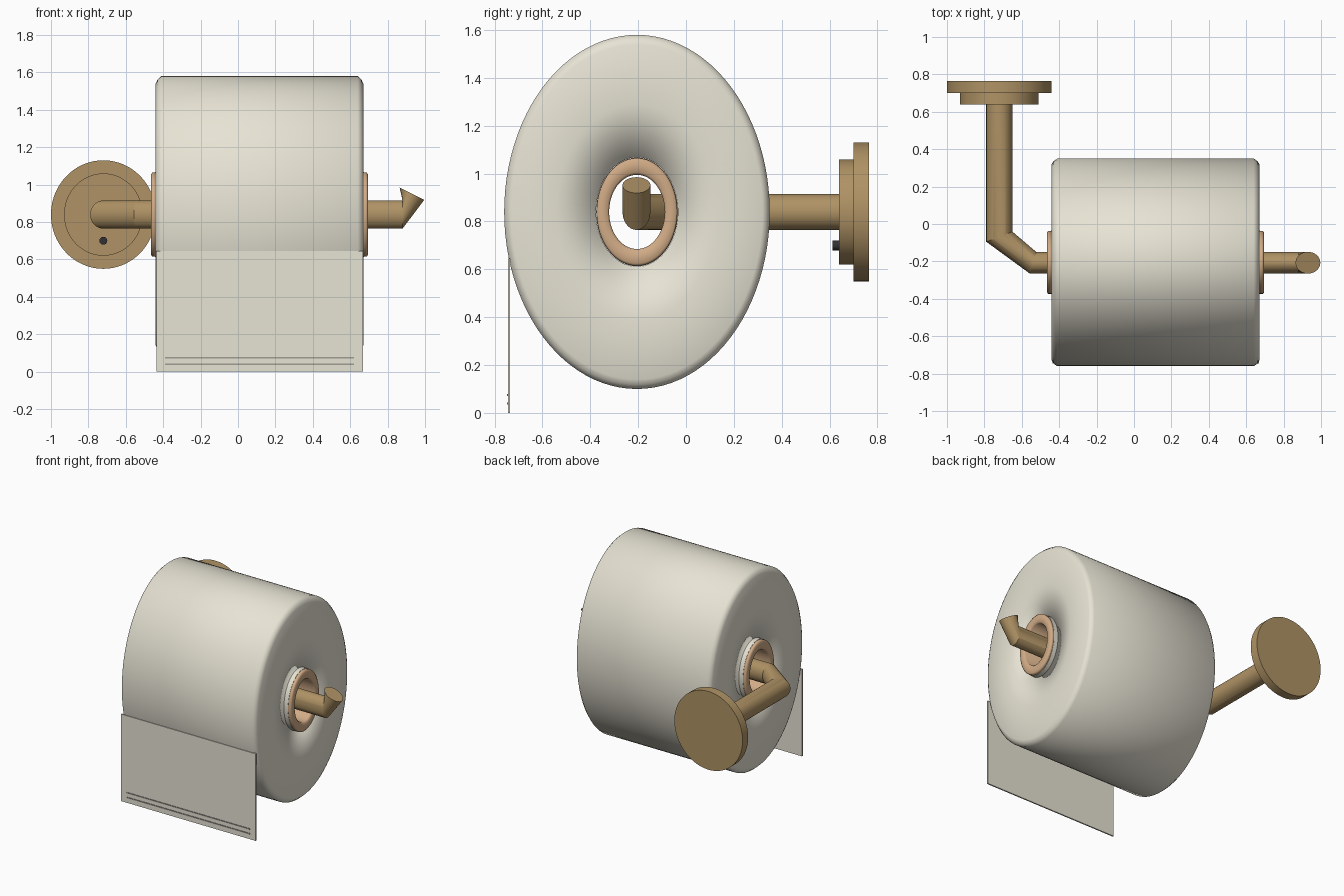
import bpy
from math import sin, cos, pi
from mathutils import Vector

if "Cube" in bpy.data.objects:
    bpy.data.objects.remove(bpy.data.objects["Cube"])

N = 96
AX_Y, AX_Z = -0.205, 0.84      # roll axis
POST_X = -0.72                 # wall post axis


def material(name, rgb):
    m = bpy.data.materials.new(name)
    m.diffuse_color = (*rgb, 1)
    m.use_nodes = True
    m.node_tree.nodes["Principled BSDF"].inputs["Base Color"].default_value = m.diffuse_color
    return m


brass = material("brass", (0.43, 0.29, 0.13))
paper = material("paper", (0.80, 0.77, 0.66))
card = material("cardboard", (0.64, 0.41, 0.24))
dark = material("dark", (0.03, 0.03, 0.035))
shadow = material("emboss_grey", (0.35, 0.34, 0.30))


def mesh_object(name, verts, faces, mat, angle=None):
    me = bpy.data.meshes.new(name)
    me.from_pydata(verts, [], faces)
    ob = bpy.data.objects.new(name, me)
    bpy.context.collection.objects.link(ob)
    me.materials.append(mat)
    bpy.context.view_layer.objects.active = ob
    ob.select_set(True)
    bpy.ops.object.mode_set(mode='EDIT')
    bpy.ops.mesh.select_all(action='SELECT')
    bpy.ops.mesh.normals_make_consistent(inside=False)
    bpy.ops.object.mode_set(mode='OBJECT')
    if angle is None:
        bpy.ops.object.shade_smooth()
    else:
        bpy.ops.object.shade_smooth_by_angle(angle=angle)
    ob.select_set(False)
    return ob


def loft(name, rings, mat, closed=False, angle=0.6):
    """Rings are (centre, u, v) ellipses; capped, or looped into a tube."""
    verts = [Vector(c) + Vector(u) * cos(2 * pi * i / N) + Vector(v) * sin(2 * pi * i / N)
             for c, u, v in rings for i in range(N)]
    k = len(rings)
    faces = []
    for j in range(k if closed else k - 1):
        a, b = j * N, (j + 1) % k * N
        faces += [(a + i, a + (i + 1) % N, b + (i + 1) % N, b + i) for i in range(N)]
    if not closed:
        faces += [tuple(range(N)), tuple(range((k - 1) * N, k * N))]
    return mesh_object(name, verts, faces, mat, angle)


def lathe_x(name, profile, mat, angle=None):
    """Closed (x, r) profile turned about the roll axis, squashed in y."""
    rings = [((x, AX_Y, AX_Z), (0, 0.75 * r, 0), (0, 0, r)) for x, r in profile]
    return loft(name, rings, mat, True, angle)


def disc_y(name, x, z, y0, y1, rx, rz, mat):
    return loft(name, [((x, y, z), (rx, 0, 0), (0, 0, rz)) for y in (y0, y1)], mat)


def box(name, x0, x1, y0, y1, z0, z1, mat):
    v = [(x, y, z) for x in (x0, x1) for y in (y0, y1) for z in (z0, z1)]
    f = [(0, 1, 3, 2), (4, 6, 7, 5), (0, 4, 5, 1), (2, 3, 7, 6), (0, 2, 6, 4), (1, 5, 7, 3)]
    return mesh_object(name, v, f, mat, 0.5)


# Paper roll: rounded rims, slightly dished ends, open bore
half = [(0.525, 0.228), (0.555, 0.45), (0.555, 0.70), (0.545, 0.722), (0.525, 0.74)]
mid = 0.115
lathe_x("paper_roll", [(mid + x, r) for x, r in half] +
        [(mid - x, r) for x, r in reversed(half)], paper)

# Pale sleeve and cardboard core
lathe_x("core_sleeve", [(-0.443, 0.20), (-0.443, 0.227), (0.673, 0.227), (0.673, 0.20)], paper, 0.6)
lathe_x("cardboard_core", [(-0.465, 0.165), (-0.465, 0.215), (-0.458, 0.225), (-0.441, 0.225),
                           (-0.43, 0.19), (0.66, 0.19), (0.671, 0.225), (0.688, 0.225),
                           (0.695, 0.215), (0.695, 0.165), (0.685, 0.155), (-0.455, 0.155)], card)

# Hanging sheet with two embossed lines
box("hanging_sheet", -0.437, 0.667, -0.745, -0.735, 0, 0.645, paper)
for i, z in enumerate((0.04, 0.075)):
    box(f"emboss_line_{i + 1}", -0.39, 0.62, -0.749, -0.744, z - 0.004, z + 0.004, shadow)

# Wall flange, collar and screw
disc_y("wall_flange", POST_X, AX_Z, 0.70, 0.765, 0.28, 0.29, brass)
disc_y("flange_collar", POST_X, AX_Z, 0.64, 0.705, 0.21, 0.22, brass)
disc_y("set_screw", POST_X, 0.70, 0.612, 0.642, 0.021, 0.021, dark)

# Bent bar: post, diagonal bend, spindle, upturned tip
up = (0, 0, 0.075)
loft("holder_bar", [
    ((POST_X, 0.66, AX_Z), (0.07, 0, 0), up),
    ((POST_X, -0.068, AX_Z), (0.07, 0.027, 0), up),
    ((-0.54, -0.207, AX_Z), (0.017, 0.058, 0), up),
    ((0.88, AX_Y - 0.002, AX_Z), (0, 0.058, 0), up),
    ((0.93, AX_Y - 0.002, 0.952), (0, 0.058, 0), (-0.066, 0, 0.033)),
], brass, angle=0.45)
